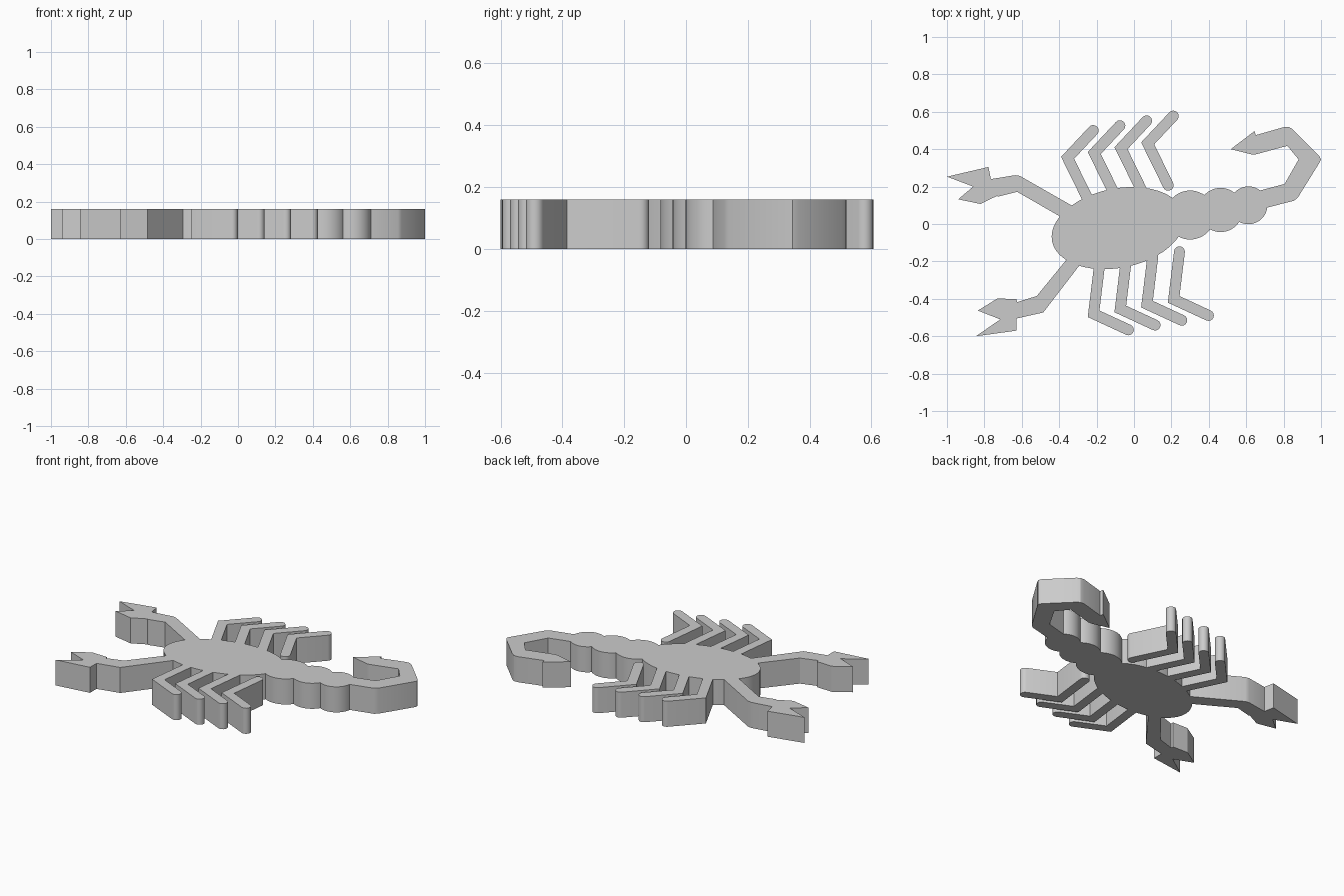
import bpy
import bmesh
import math
from mathutils import Vector

THICK = 0.16

cube = bpy.data.objects.get("Cube")
if cube:
    bpy.data.objects.remove(cube, do_unlink=True)

grey = bpy.data.materials.new("plain grey")
grey.use_nodes = True
colour = (0.6, 0.6, 0.6, 1)
grey.diffuse_color = colour
grey.node_tree.nodes["Principled BSDF"].inputs["Base Color"].default_value = colour


def plate(name, outline):
    """Extrude a closed outline into a flat plate standing on the ground."""
    bm = bmesh.new()
    base = bm.faces.new([bm.verts.new((p[0], p[1], 0)) for p in outline])
    base.normal_update()
    if base.normal.z > 0:
        base.normal_flip()
    ext = bmesh.ops.extrude_face_region(bm, geom=[base], use_keep_orig=True)
    top = [v for v in ext["geom"] if isinstance(v, bmesh.types.BMVert)]
    bmesh.ops.translate(bm, verts=top, vec=(0, 0, THICK))
    bmesh.ops.recalc_face_normals(bm, faces=bm.faces[:])
    mesh = bpy.data.meshes.new(name)
    bm.to_mesh(mesh)
    bm.free()
    mesh.materials.append(grey)
    obj = bpy.data.objects.new(name, mesh)
    bpy.context.collection.objects.link(obj)
    bpy.ops.object.select_all(action="DESELECT")
    obj.select_set(True)
    bpy.context.view_layer.objects.active = obj
    bpy.ops.object.shade_smooth_by_angle(angle=math.radians(30))
    return obj


def ellipse(centre, a, b, tilt=0.0, steps=48):
    c, s = math.cos(tilt), math.sin(tilt)
    points = []
    for i in range(steps):
        t = math.tau * i / steps
        x, y = a * math.cos(t), b * math.sin(t)
        points.append((centre[0] + x * c - y * s, centre[1] + x * s + y * c))
    return points


def bent_bar(root, knee, tip, r=0.029, steps=8):
    """Outline of a two-part bar with round ends and a mitred knee."""
    root, knee, tip = Vector(root), Vector(knee), Vector(tip)
    d1, d2 = (knee - root).normalized(), (tip - knee).normalized()
    n1, n2 = Vector((-d1.y, d1.x)), Vector((-d2.y, d2.x))
    mitre = (n1 + n2) * r / (1 + n1.dot(n2))

    def cap(centre, side, ahead):
        angles = [math.pi * i / steps for i in range(steps + 1)]
        return [centre + r * (side * math.cos(t) + ahead * math.sin(t)) for t in angles]

    return cap(root, -n1, -d1) + [knee + mitre] + cap(tip, n2, d2) + [knee - mitre]


# Body and tail beads
plate("body", ellipse((-0.085, -0.022), 0.36, 0.212, math.radians(11.5)))
beads = [(0.30, 0.048, 0.131), (0.463, 0.075, 0.118), (0.612, 0.10, 0.101)]
for i, (x, y, r) in enumerate(beads):
    plate(f"tail_bead_{i + 1}", ellipse((x, y), r, r))

# Curled tail with its sting
plate("tail_sting", [
    (0.62, 0.06), (0.72, 0.09), (0.855, 0.124), (0.875, 0.14), (0.99, 0.325),
    (1.0, 0.345), (0.99, 0.365), (0.85, 0.505), (0.83, 0.518), (0.805, 0.519),
    (0.65, 0.475), (0.645, 0.497), (0.517, 0.40), (0.63, 0.372), (0.65, 0.372),
    (0.82, 0.418), (0.88, 0.345), (0.805, 0.214), (0.62, 0.165)])

# Walking legs, four on each side
for i in range(4):
    shift = Vector((0.1427 * i, 0.0257 * i))
    for name, path in (
            ("back_leg", [(-0.245, 0.13), (-0.355, 0.354), (-0.218, 0.5)]),
            ("front_leg", [(-0.185, -0.225), (-0.216, -0.48), (-0.03, -0.566)])):
        plate(f"{name}_{i + 1}", bent_bar(*(Vector(p) + shift for p in path)))

# Arms with pincers
plate("back_arm", [
    (-0.30, 0.08), (-0.61, 0.257), (-0.635, 0.261), (-0.765, 0.24), (-0.778, 0.305),
    (-1.0, 0.253), (-0.86, 0.2), (-0.94, 0.132), (-0.82, 0.107), (-0.733, 0.15),
    (-0.725, 0.147), (-0.625, 0.172), (-0.36, 0.02)])
plate("front_arm", [
    (-0.34, -0.165), (-0.52, -0.385), (-0.625, -0.418), (-0.628, -0.402),
    (-0.73, -0.398), (-0.835, -0.463), (-0.715, -0.51), (-0.845, -0.6),
    (-0.627, -0.57), (-0.627, -0.505), (-0.485, -0.473), (-0.26, -0.18)])
